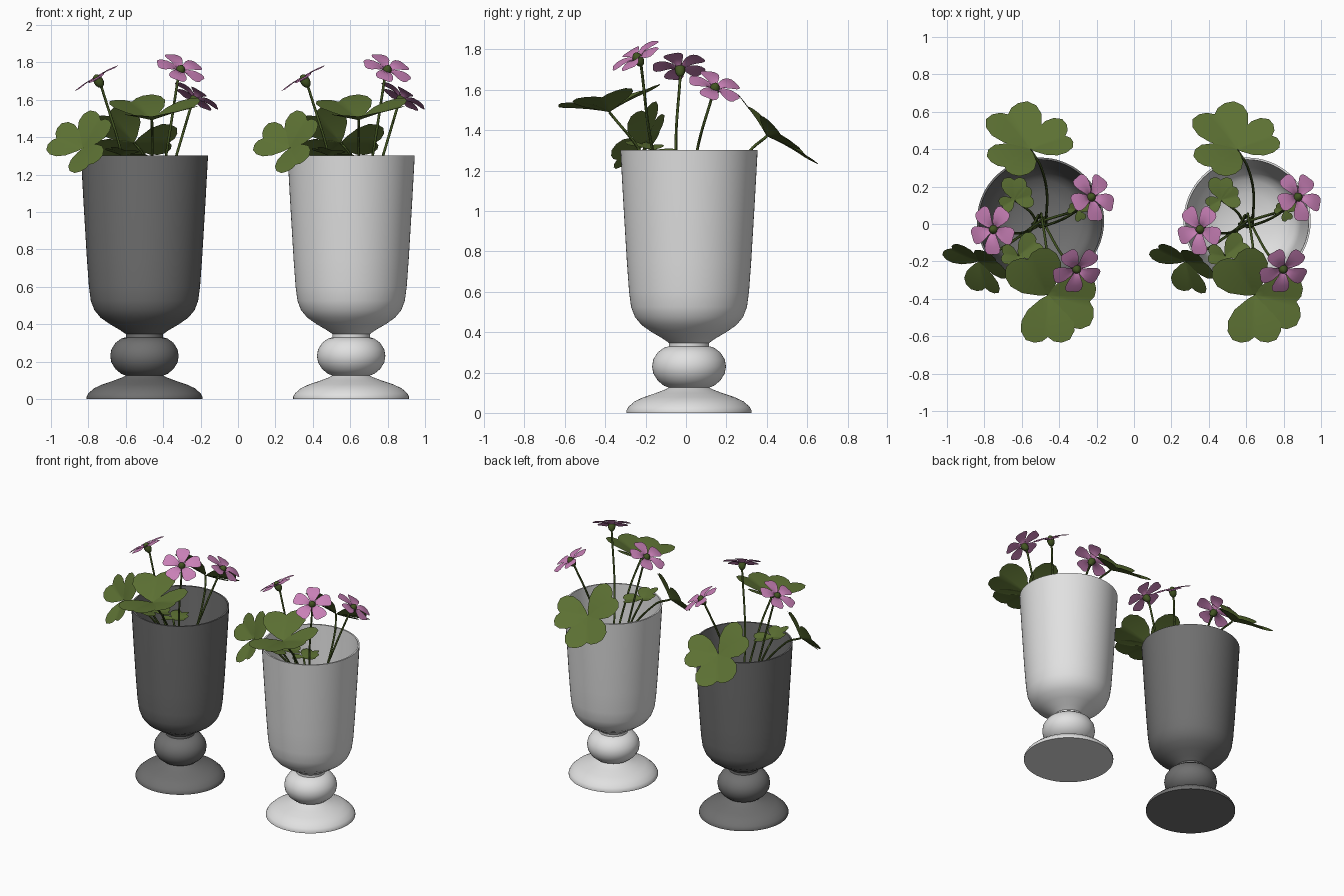
import bpy, bmesh, math
from mathutils import Vector as V

if "Cube" in bpy.data.objects:
    bpy.data.objects.remove(bpy.data.objects["Cube"])

CX, CY, GAP = -0.5, 0.015, 1.105   # first vase centre, spacing to second


def mat(name, rgb):
    m = bpy.data.materials.new(name)
    m.diffuse_color = (*rgb, 1)
    m.use_nodes = True
    m.node_tree.nodes["Principled BSDF"].inputs["Base Color"].default_value = m.diffuse_color
    return m


DARK = mat("dark grey", (0.16, 0.16, 0.16))
LIGHT = mat("off white", (0.75, 0.75, 0.75))
LEAF = mat("leaf green", (0.107, 0.163, 0.033))
STEM = mat("stem green", (0.055, 0.09, 0.016))
PINK = mat("petal pink", (0.58, 0.215, 0.47))


def finish(name, bm, material):
    me = bpy.data.meshes.new(name)
    bm.to_mesh(me)
    bm.free()
    me.materials.append(material)
    ob = bpy.data.objects.new(name, me)
    bpy.context.collection.objects.link(ob)
    bpy.context.view_layer.objects.active = ob
    ob.select_set(True)
    bpy.ops.object.shade_smooth_by_angle(angle=math.radians(45))
    ob.select_set(False)
    return ob


# Vase profile (radius, z): foot, bulb, bowl outside, bowl inside
PROFILE = [(0, 0), (.31, 0), (.31, .012), (.30, .03), (.27, .057), (.225, .078), (.165, .098),
           (.12, .115), (.10, .125), (.125, .135), (.155, .16), (.177, .195), (.183, .23),
           (.177, .265), (.155, .30), (.125, .322), (.10, .33), (.10, .347), (.13, .368),
           (.185, .40), (.235, .435), (.268, .475), (.287, .525), (.297, .60), (.308, .75),
           (.326, 1.05), (.34, 1.303), (.329, 1.303), (.315, 1.05), (.297, .75), (.286, .60),
           (.276, .525), (.255, .48), (.22, .45), (.15, .42), (0, .40)]


def vase(name, x, material, n=72):
    bm = bmesh.new()
    rings = []
    for r, z in PROFILE:
        if r == 0:
            rings.append([bm.verts.new((x, CY, z))] * n)
        else:
            rings.append([bm.verts.new((x + r * math.cos(a * math.tau / n),
                                        CY + r * math.sin(a * math.tau / n), z)) for a in range(n)])
    for a, b in zip(rings, rings[1:]):
        for i in range(n):
            j = (i + 1) % n
            bm.faces.new(list(dict.fromkeys((a[i], a[j], b[j], b[i]))))
    return finish(name, bm, material)


# Half outlines seen from the blade's base: (angle in degrees, reach)
HEART = [(0, .88), (7, .98), (16, 1.04), (26, 1.05), (36, .95), (45, .78), (53, .52), (60, .18)]
PETAL = [(0, .98), (8, 1.0), (15, 1.0), (21, .94), (26, .82), (30, .62), (34, .3)]


def blade(bm, base, direction, normal, length, outline, height):
    """Fan shaped leaf or petal; height(t, s) lifts it along the normal."""
    d = direction.normalized()
    n = (normal - d * normal.dot(d)).normalized()
    side = n.cross(d)
    full = [(-a, r) for a, r in outline[:0:-1]] + outline
    root = bm.verts.new(base + n * height(0, 0) * length)
    prev = None
    for t in (.2, .45, .7, .88, 1):
        row = []
        for a, r in full:
            q = r * t * length
            s = math.sin(math.radians(a))
            row.append(bm.verts.new(base + d * q * math.cos(math.radians(a)) + side * q * s
                                    + n * height(r * t, s) * length))
        for i in range(len(row) - 1):
            if prev:
                bm.faces.new((prev[i], row[i], row[i + 1], prev[i + 1]))
            else:
                bm.faces.new((root, row[i], row[i + 1]))
        prev = row


# Three-part leaves: junction, three leaflet tips, stem point near the rim
LEAVES = [
    ("back_leaf", (-.555, .40, 1.37), [(-.71, .29, 1.53), (-.69, .61, 1.25), (-.34, .48, 1.37)], (-.50, .31, 1.29)),
    ("left_leaf", (-.83, -.20, 1.34), [(-.99, -.12, 1.40), (-.72, -.20, 1.51), (-.79, -.36, 1.24)], (-.74, -.15, 1.30)),
    ("front_leaf", (-.46, -.38, 1.49), [(-.58, -.16, 1.60), (-.46, -.635, 1.51), (-.205, -.42, 1.57)], (-.46, -.23, 1.30)),
    ("low_leaf", (-.62, -.17, 1.30), [(-.51, -.09, 1.29), (-.71, -.16, 1.33), (-.60, -.30, 1.33)], (-.57, -.07, 1.1)),
    ("inner_leaf", (-.64, .13, 1.12), [(-.64, .25, 1.13), (-.71, .09, 1.12), (-.54, .15, 1.14)], (-.56, .07, .95)),
    ("small_leaf", (-.30, .07, 1.14), [(-.25, .12, 1.15), (-.35, .09, 1.15), (-.28, .02, 1.13)], (-.38, .05, .95)),
]
# Flowers: centre, facing direction, stem point near the rim
FLOWERS = [
    ("left_flower", (-.755, -.03, 1.715), (-.5, -.04, .85), (-.62, -.05, 1.30)),
    ("right_flower", (-.225, .145, 1.615), (.5, .28, .82), (-.33, .055, 1.30)),
    ("front_flower", (-.305, -.245, 1.765), (.30, -.48, .82), (-.385, -.165, 1.30)),
]
plant = []
paths = []

for name, j, tips, rim in LEAVES:
    j, tips = V(j), [V(t) for t in tips]
    n = (tips[1] - tips[0]).cross(tips[2] - tips[0])
    if n.z < 0:
        n = -n
    bm = bmesh.new()
    for t in tips:
        blade(bm, j, t - j, n, (t - j).length, HEART,
              lambda u, s: .16 * u * abs(s) - .10 * u * u + .10 * u)
    plant.append(finish(name, bm, LEAF))
    paths.append((rim, j))

for name, c, n, rim in FLOWERS:
    c, n = V(c), V(n).normalized()
    u = n.cross(V((0, 1, 0))).normalized()
    w = n.cross(u)
    bm = bmesh.new()
    for k in range(5):
        a = math.tau * k / 5 + .3
        blade(bm, c, u * math.cos(a) + w * math.sin(a), n, .135, PETAL,
              lambda t, s: -.22 * max(0, 1 - t / .35) ** 1.5 + .06 * math.sin(t * 3))
    plant.append(finish(name + "_petals", bm, PINK))
    # green heart and cup under the petals
    bm = bmesh.new()
    rot = n.to_track_quat('Z', 'Y').to_matrix().to_4x4()
    bmesh.ops.create_uvsphere(bm, u_segments=12, v_segments=8, radius=.026)
    for v in bm.verts:
        v.co.z = v.co.z * 1.5 - .018
    bm.transform(rot)
    bmesh.ops.translate(bm, verts=bm.verts, vec=c)
    plant.append(finish(name + "_cup", bm, STEM))
    paths.append((rim, c - n * .045))

# Stems rise from the bottom of the bowl
cu = bpy.data.curves.new("stems", 'CURVE')
cu.dimensions = '3D'
cu.bevel_depth = .007
cu.bevel_resolution = 2
cu.use_fill_caps = True
for i, (rim, end) in enumerate(paths):
    a = math.tau * i / len(paths)
    pts = [(CX + .02 * math.cos(a), CY + .02 * math.sin(a), .42),
           (CX + .03 * math.cos(a), CY + .03 * math.sin(a), .75), rim, end]
    sp = cu.splines.new('BEZIER')
    sp.bezier_points.add(len(pts) - 1)
    for p, co in zip(sp.bezier_points, pts):
        p.co = co
        p.handle_left_type = p.handle_right_type = 'AUTO'
tmp = bpy.data.objects.new("stem_curve", cu)
bpy.context.collection.objects.link(tmp)
bpy.context.view_layer.update()
me = bpy.data.meshes.new_from_object(tmp.evaluated_get(bpy.context.evaluated_depsgraph_get()))
bpy.data.objects.remove(tmp)
bm = bmesh.new()
bm.from_mesh(me)
plant.append(finish("stems", bm, STEM))

# Two vases, the same plant in each
vase("dark_vase", CX, DARK)
vase("light_vase", CX + GAP, LIGHT)
for ob in plant:
    copy = ob.copy()
    copy.name = "second_" + ob.name
    copy.location.x += GAP
    bpy.context.collection.objects.link(copy)
